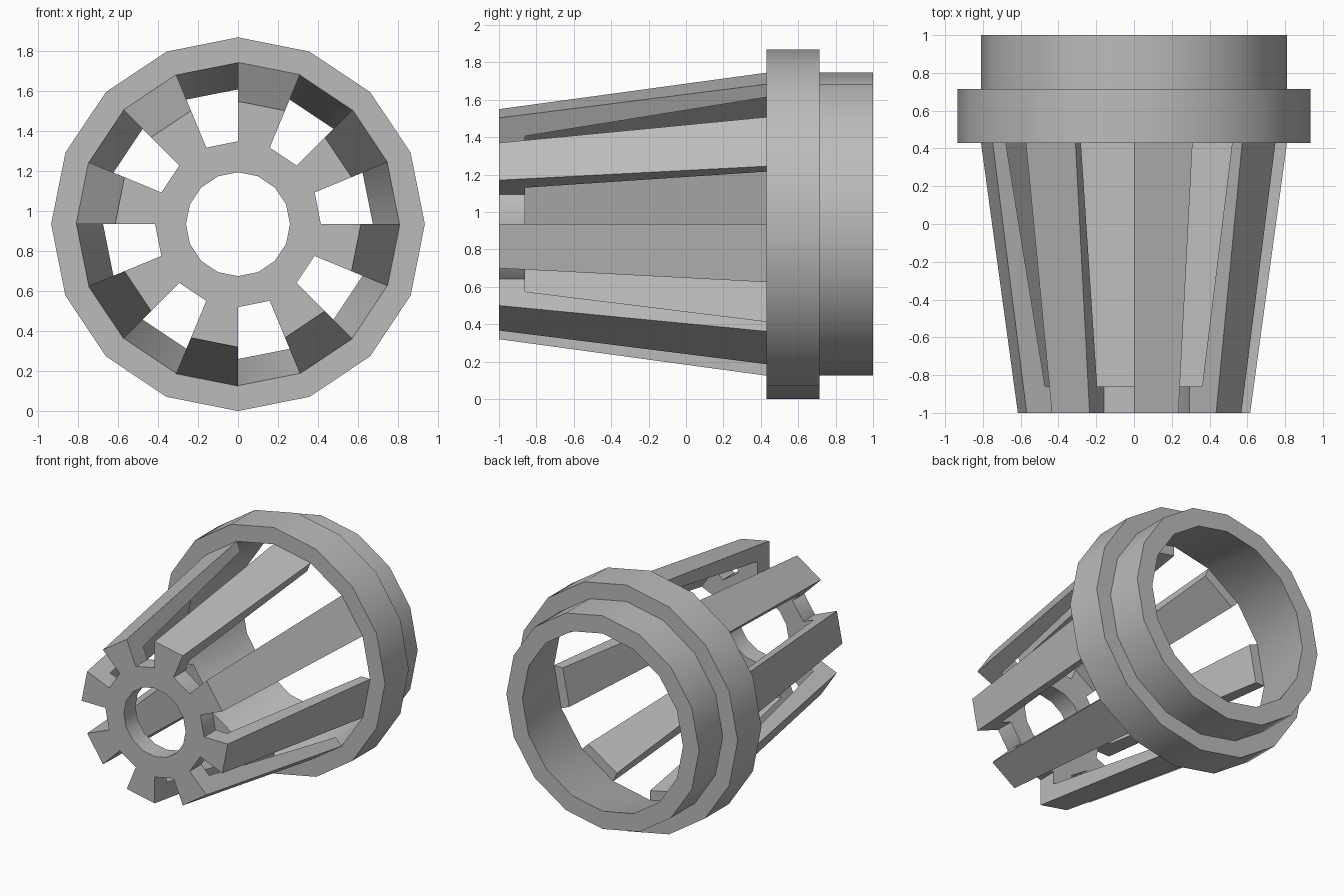
import bpy, bmesh, math

if "Cube" in bpy.data.objects:
    bpy.data.objects.remove(bpy.data.objects["Cube"], do_unlink=True)

SIDES = 16
STEP = 2 * math.pi / SIDES
AXIS_Z = 0.935

grey = bpy.data.materials.new("plain_grey")
grey.use_nodes = True
grey.diffuse_color = (0.5, 0.5, 0.5, 1)
grey.node_tree.nodes["Principled BSDF"].inputs["Base Color"].default_value = (0.5, 0.5, 0.5, 1)


def sweep(name, profile, first=0, steps=SIDES):
    """Turn a closed (y, radius) profile about the y axis, fully or over a sector."""
    bm = bmesh.new()
    full = steps == SIDES
    loops = []
    for i in range(steps if full else steps + 1):
        a = (first + i) * STEP
        loops.append([bm.verts.new((r * math.cos(a), y, AXIS_Z + r * math.sin(a)))
                      for y, r in profile])
    n = len(profile)
    for i in range(steps):
        p, q = loops[i], loops[(i + 1) % len(loops)]
        for j in range(n):
            k = (j + 1) % n
            bm.faces.new((p[j], p[k], q[k], q[j]))
    if not full:
        bm.faces.new(loops[0])
        bm.faces.new(loops[-1])
    bmesh.ops.recalc_face_normals(bm, faces=bm.faces)
    mesh = bpy.data.meshes.new(name)
    bm.to_mesh(mesh)
    bm.free()
    mesh.materials.append(grey)
    obj = bpy.data.objects.new(name, mesh)
    bpy.context.collection.objects.link(obj)
    bpy.ops.object.select_all(action='DESELECT')
    obj.select_set(True)
    bpy.context.view_layer.objects.active = obj
    bpy.ops.object.shade_smooth_by_angle(angle=math.radians(30))
    return obj


# Rear collar: wide band, narrower rim and a tapering bore
sweep("collar", [(0.43, 0.808), (0.43, 0.935), (0.715, 0.935),
                 (0.715, 0.81), (1.0, 0.81), (1.0, 0.675)])

# Front hub with a round hole
sweep("hub", [(-1, 0.26), (-1, 0.415), (-0.86, 0.415), (-0.86, 0.26)])

# Tapered ribs, one on every second side, each with a foot joining the hub
rib = [(-1, 0.415), (-1, 0.615), (0.43, 0.81),
       (0.43, 0.735), (-0.86, 0.51), (-0.86, 0.415)]
for i in range(SIDES // 2):
    sweep(f"rib_{i + 1}", rib, first=2 * i + 1, steps=1)
